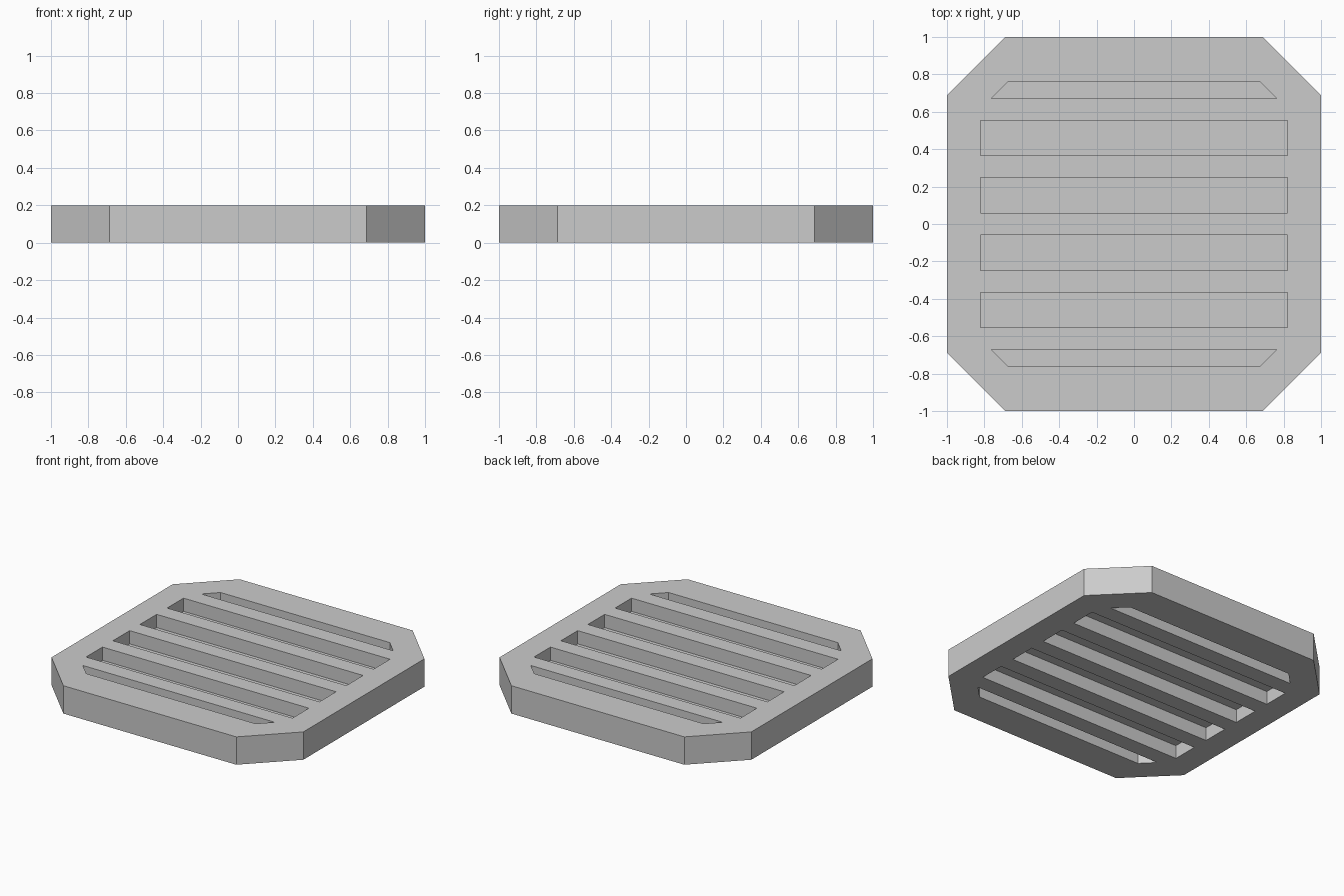
import bpy, bmesh

if "Cube" in bpy.data.objects:
    bpy.data.objects.remove(bpy.data.objects["Cube"])

HEIGHT = 0.2
WEB = (0.095, 0.105)   # thin panel closing the slots at mid height


def prism(bm, outline, z0, z1):
    """Extrude a 2D outline from z0 to z1."""
    face = bm.faces.new([bm.verts.new((x, y, z0)) for x, y in outline])
    top = bmesh.ops.extrude_face_region(bm, geom=[face])["geom"]
    verts = [v for v in top if isinstance(v, bmesh.types.BMVert)]
    bmesh.ops.translate(bm, verts=verts, vec=(0, 0, z1 - z0))


def make_object(name, bm):
    bmesh.ops.recalc_face_normals(bm, faces=bm.faces)
    mesh = bpy.data.meshes.new(name)
    bm.to_mesh(mesh)
    bm.free()
    obj = bpy.data.objects.new(name, mesh)
    bpy.context.collection.objects.link(obj)
    return obj


# Octagonal plate
c = 0.687
bm = bmesh.new()
prism(bm, [(-c, -1), (c, -1), (1, -c), (1, c),
           (c, 1), (-c, 1), (-1, c), (-1, -c)], 0, HEIGHT)
plate = make_object("grate_plate", bm)

# Slot outlines: (y near, half width near, y far, half width far)
slots = [(0.058, 0.82, 0.248, 0.82),
         (0.367, 0.82, 0.553, 0.82),
         (0.672, 0.762, 0.762, 0.672)]

# Pockets cut from above and below, mirrored front to back
bm = bmesh.new()
for y0, w0, y1, w1 in slots:
    for s in (1, -1):
        outline = [(-w0, s * y0), (w0, s * y0), (w1, s * y1), (-w1, s * y1)]
        prism(bm, outline, WEB[1], HEIGHT + 0.1)
        prism(bm, outline, -0.1, WEB[0])
cutter = make_object("slot_cutter", bm)
cutter.hide_render = True
cutter.hide_set(True)

mod = plate.modifiers.new("slots", "BOOLEAN")
mod.operation = "DIFFERENCE"
mod.solver = "EXACT"
mod.object = cutter
